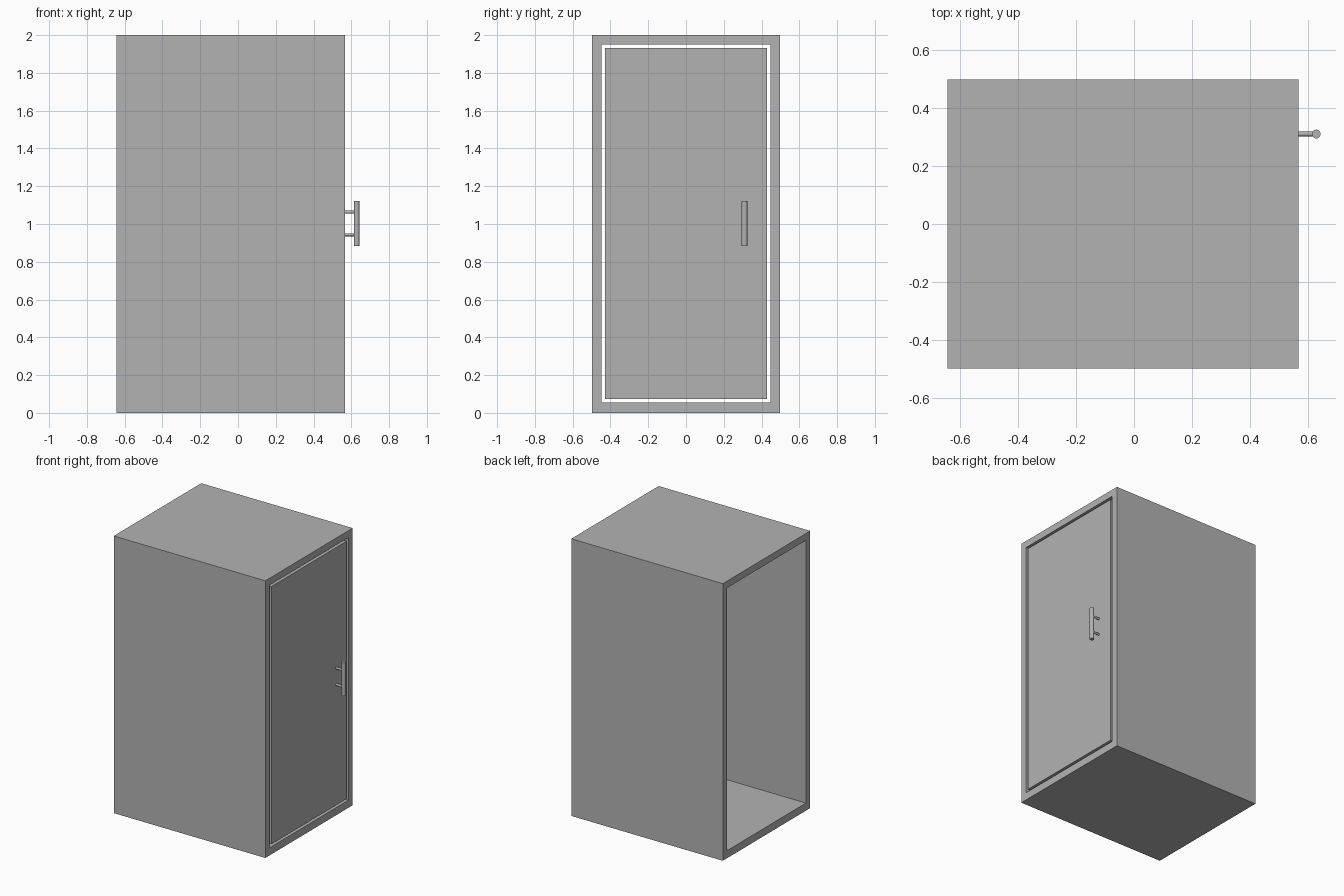
import bpy
import math

if "Cube" in bpy.data.objects:
    bpy.data.objects.remove(bpy.data.objects["Cube"], do_unlink=True)

grey = bpy.data.materials.new("plain grey")
grey.use_nodes = True
colour = (0.45, 0.45, 0.45, 1)
grey.diffuse_color = colour
grey.node_tree.nodes["Principled BSDF"].inputs["Base Color"].default_value = colour

LEFT, RIGHT = -0.643, 0.567     # open end and door end
HALF, WALL, GAP, TOP = 0.498, 0.05, 0.018, 2.0
DOOR_THICKNESS = 0.05


def finish(name):
    obj = bpy.context.object
    obj.name = name
    obj.data.materials.append(grey)
    return obj


def box(name, low, high):
    centre = [(a + b) / 2 for a, b in zip(low, high)]
    bpy.ops.mesh.primitive_cube_add(size=1, location=centre)
    obj = finish(name)
    obj.scale = [b - a for a, b in zip(low, high)]
    bpy.ops.object.transform_apply(location=False, rotation=False, scale=True)
    return obj


def rod(name, radius, length, location, along_x=False):
    turn = (0, math.pi / 2, 0) if along_x else (0, 0, 0)
    bpy.ops.mesh.primitive_cylinder_add(vertices=32, radius=radius, depth=length,
                                        location=location, rotation=turn)
    finish(name)
    bpy.ops.object.shade_smooth_by_angle()


# Hollow casing, open at both ends
inner, floor, ceiling = HALF - WALL, WALL + 0.005, TOP - WALL
casing = box("casing", (LEFT, -HALF, 0), (RIGHT, HALF, TOP))
cutter = box("casing_cutter", (LEFT - 1, -inner, floor), (RIGHT + 1, inner, ceiling))
cut = casing.modifiers.new("hollow", "BOOLEAN")
cut.object = cutter
cut.solver = "EXACT"
bpy.context.view_layer.objects.active = casing
bpy.ops.object.modifier_apply(modifier=cut.name)
bpy.data.objects.remove(cutter, do_unlink=True)

# Door panel, flush with the casing and separated by a thin gap
box("door", (RIGHT - DOOR_THICKNESS, -inner + GAP, floor + GAP),
    (RIGHT, inner - GAP, ceiling - GAP))

# Pull handle on two posts
BAR_X, BAR_Y, BAR_Z = 0.628, 0.31, 1.003
rod("handle_bar", 0.015, 0.24, (BAR_X, BAR_Y, BAR_Z))
for name, side in (("upper", 1), ("lower", -1)):
    rod(name + "_handle_post", 0.008, BAR_X - RIGHT + 0.01,
        ((BAR_X + RIGHT - 0.01) / 2, BAR_Y, BAR_Z + side * 0.06), along_x=True)
